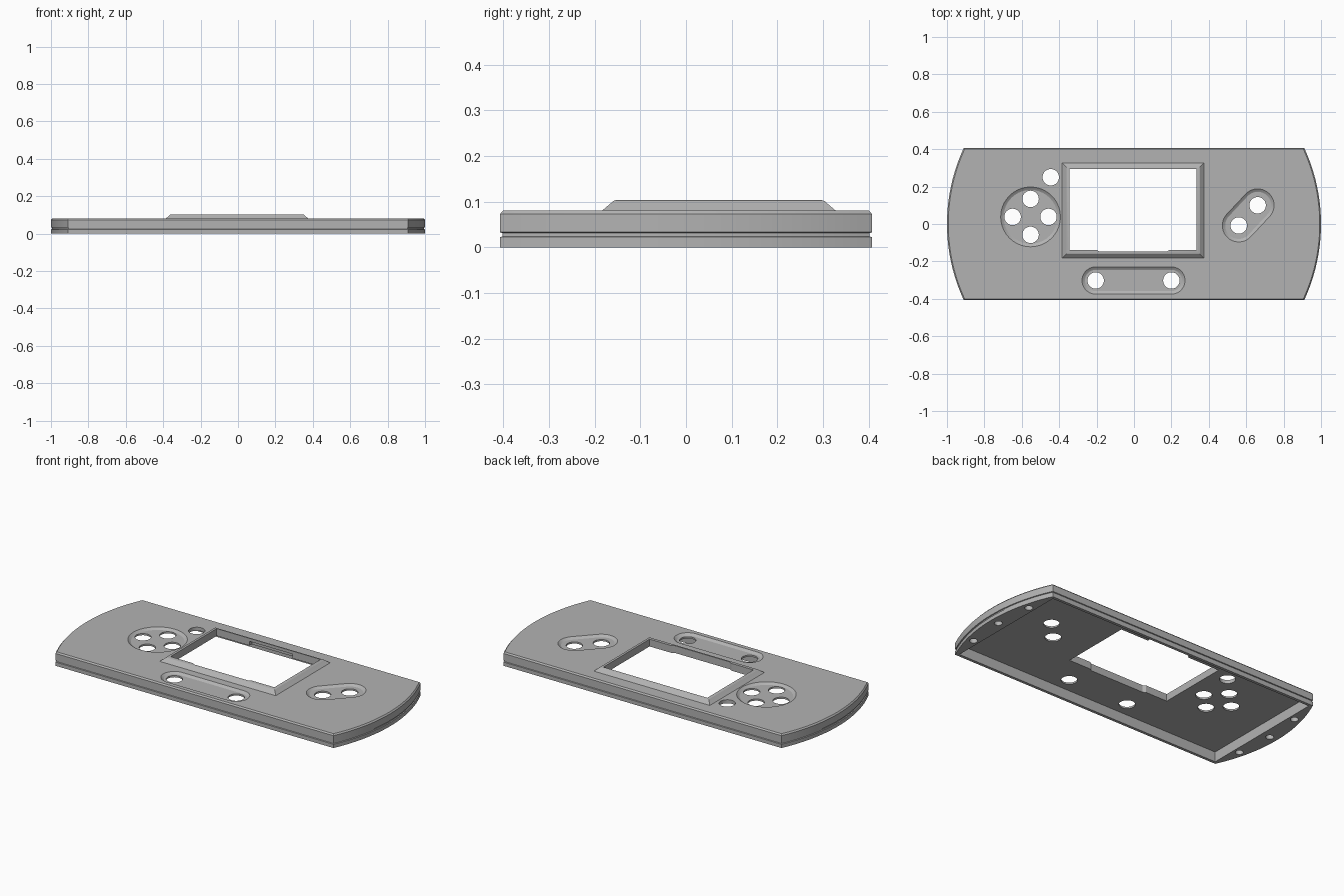
import bpy, bmesh, math
from mathutils import Vector

if "Cube" in bpy.data.objects:
    bpy.data.objects.remove(bpy.data.objects["Cube"], do_unlink=True)

grey = bpy.data.materials.new("shell_grey")
grey.use_nodes = True
grey.diffuse_color = (0.45, 0.45, 0.45, 1)
bsdf = next(n for n in grey.node_tree.nodes if n.type == 'BSDF_PRINCIPLED')
bsdf.inputs["Base Color"].default_value = grey.diffuse_color


def loft(name, rings):
    """Closed solid from (outline, z) rings that share a point count."""
    bm = bmesh.new()
    loops = [[bm.verts.new((x, y, z)) for x, y in pts] for pts, z in rings]
    for a, b in zip(loops, loops[1:]):
        for i in range(len(a)):
            j = (i + 1) % len(a)
            bm.faces.new((a[i], a[j], b[j], b[i]))
    bm.faces.new(loops[0][::-1])
    bm.faces.new(loops[-1])
    bmesh.ops.recalc_face_normals(bm, faces=bm.faces)
    mesh = bpy.data.meshes.new(name)
    bm.to_mesh(mesh)
    bm.free()
    mesh.materials.append(grey)
    ob = bpy.data.objects.new(name, mesh)
    bpy.context.collection.objects.link(ob)
    return ob


def shell_outline(inset, steps=24):
    """Straight long edges, bowed ends."""
    half, bow = 0.407, 0.09
    radius = (half ** 2 + bow ** 2) / (2 * bow)
    h, r = half - inset, radius - inset
    a = math.asin(h / r)
    end = [(1 - radius + r * math.cos(t), r * math.sin(t))
           for t in (a * (2 * i / steps - 1) for i in range(steps + 1))]
    return end + [(-x, -y) for x, y in end]


def rect(x0, x1, y0, y1, inset=0):
    x0, x1, y0, y1 = x0 + inset, x1 - inset, y0 + inset, y1 - inset
    return [(x0, y0), (x1, y0), (x1, y1), (x0, y1)]


def pill(a, b, r, steps=20):
    """Capsule outline round a and b; a circle when they match."""
    a, b = Vector(a), Vector(b)
    d = b - a
    base = math.atan2(d.y, d.x)
    pts = []
    for c, start in ((b, base - math.pi / 2), (a, base + math.pi / 2)):
        n = steps if d.length else steps - 1
        for i in range(n + 1):
            t = start + math.pi * i / steps
            pts.append((c.x + r * math.cos(t), c.y + r * math.sin(t)))
    return pts


def combine(target, tool, operation='DIFFERENCE'):
    mod = target.modifiers.new(tool.name, 'BOOLEAN')
    mod.object, mod.operation, mod.solver = tool, operation, 'EXACT'
    bpy.context.view_layer.objects.active = target
    bpy.ops.object.modifier_apply(modifier=mod.name)
    bpy.data.objects.remove(tool, do_unlink=True)


def drill(target, points, r, z0, z1):
    for p in points:
        combine(target, loft("drill", [(pill(p, p, r), z0), (pill(p, p, r), z1)]))


# Outer shell with a seam groove and a chamfered top edge
TOP, FLOOR = 0.081, 0.06
shell = loft("faceplate_shell", [(shell_outline(i), z) for i, z in (
    (0, 0), (0, 0.022), (0.005, 0.024), (0.005, 0.031),
    (0, 0.033), (0, 0.073), (0.007, TOP))])

# Raised screen bezel
frame = (-0.385, 0.375, -0.183, 0.327)
combine(shell, loft("screen_bezel", [(rect(*frame, inset=i), z) for i, z in (
    (0, 0.07), (0, TOP), (0.019, 0.097), (0.023, 0.101), (0.029, 0.103))]), 'UNION')

# Hollow underside
hollow = rect(-0.895, 0.895, -0.39, 0.39)
combine(shell, loft("hollow", [(hollow, -0.02), (hollow, FLOOR)]))

# Screen window, slightly deeper along the middle of its lower edge
window = [(-0.345, -0.138), (-0.2, -0.138), (-0.185, -0.148), (0.175, -0.148),
          (0.19, -0.138), (0.335, -0.138), (0.335, 0.294), (-0.345, 0.294)]
combine(shell, loft("window", [(window, 0.03), (window, 0.15)]))

# Relief under the upper window edge
relief = rect(-0.13, 0.15, 0.28, 0.315)
combine(shell, loft("relief", [(relief, 0.04), (relief, 0.085)]))

# Sunken button areas with sloped rims
pad = (-0.553, 0.038)
fire = [(0.56, -0.008), (0.661, 0.1)]
menu = [(-0.205, -0.302), (0.2, -0.302)]
for a, b, r in ((pad, pad, 0.16), (*fire, 0.088), (*menu, 0.073)):
    combine(shell, loft("recess", [(pill(a, b, r - i), z) for i, z in (
        (0.016, TOP - 0.011), (0.012, TOP - 0.009), (0, TOP), (0, TOP + 0.01))]))

# Button holes
cross = [(pad[0] + dx, pad[1] + dy) for dx, dy in
         ((0.096, 0), (-0.096, 0), (0, 0.096), (0, -0.096))]
drill(shell, cross + fire + menu + [(-0.445, 0.25)], 0.044, 0.03, 0.15)

# Blind screw holes in the solid ends
screws = [(s * x, y) for s in (-1, 1) for x, y in ((0.95, 0), (0.93, 0.23), (0.93, -0.23))]
drill(shell, screws, 0.022, -0.02, 0.05)

# Smooth curves, sharp edges
bpy.ops.object.select_all(action='DESELECT')
shell.select_set(True)
bpy.context.view_layer.objects.active = shell
bpy.ops.object.shade_smooth_by_angle(angle=math.radians(25))
